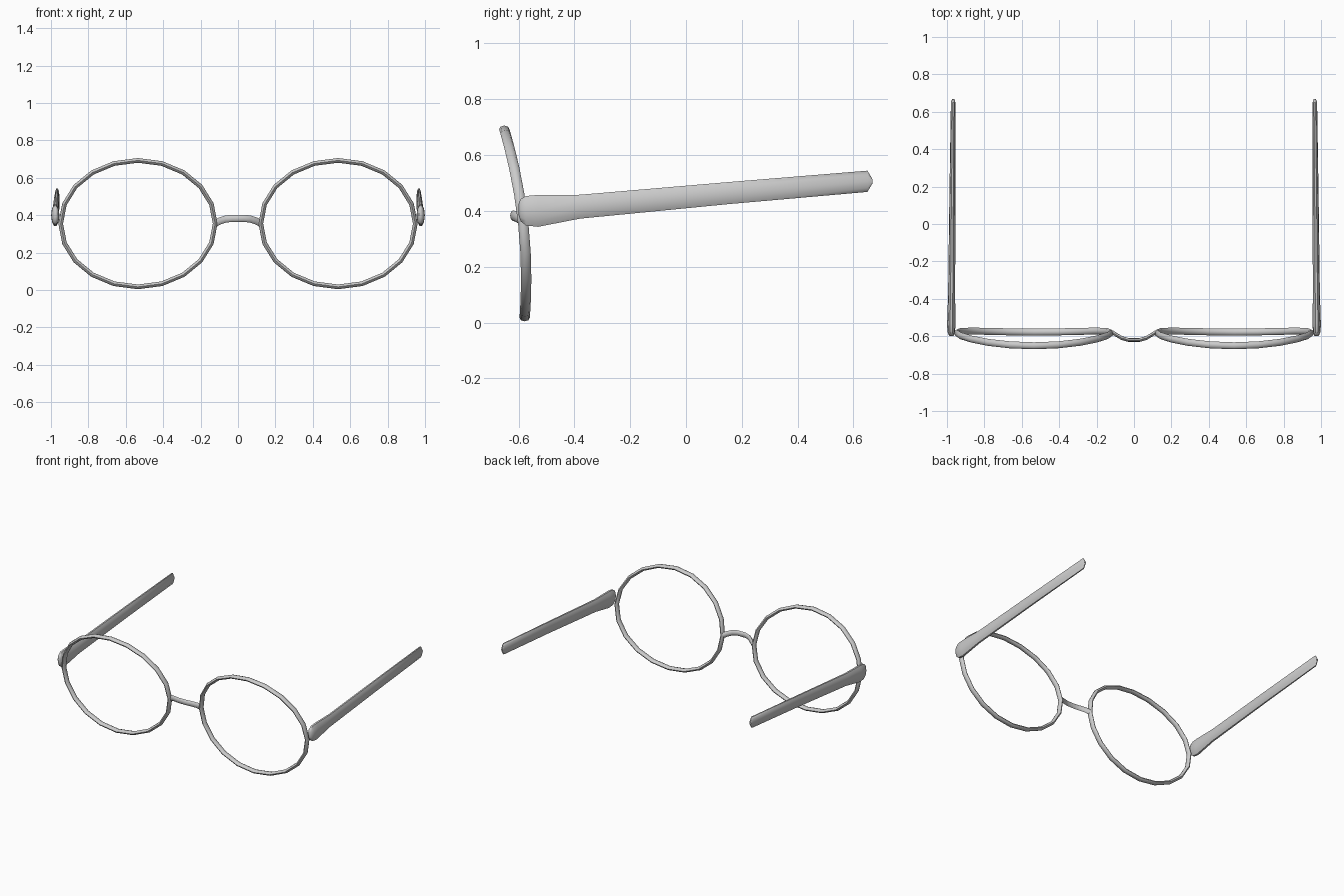
import bpy, bmesh, math
from mathutils import Vector

if "Cube" in bpy.data.objects:
    bpy.data.objects.remove(bpy.data.objects["Cube"])

metal = bpy.data.materials.new("grey_metal")
metal.diffuse_color = (0.6, 0.6, 0.6, 1)
metal.use_nodes = True
metal.node_tree.nodes["Principled BSDF"].inputs["Base Color"].default_value = metal.diffuse_color


def loft(name, rings, closed=False, caps=True):
    """Skin a list of equal-sized point rings into a smooth tube."""
    bm = bmesh.new()
    vr = [[bm.verts.new(p) for p in r] for r in rings]
    n, m = len(vr), len(vr[0])
    for i in range(n if closed else n - 1):
        a, b = vr[i], vr[(i + 1) % n]
        for j in range(m):
            k = (j + 1) % m
            bm.faces.new((a[j], a[k], b[k], b[j]))
    if caps and not closed:
        bm.faces.new(vr[0])
        bm.faces.new(vr[-1])
    bmesh.ops.recalc_face_normals(bm, faces=bm.faces)
    me = bpy.data.meshes.new(name)
    bm.to_mesh(me)
    bm.free()
    me.materials.append(metal)
    ob = bpy.data.objects.new(name, me)
    bpy.context.collection.objects.link(ob)
    bpy.ops.object.select_all(action='DESELECT')
    ob.select_set(True)
    bpy.context.view_layer.objects.active = ob
    bpy.ops.object.shade_smooth_by_angle(angle=math.radians(50))
    return ob


def section(center, u, v, ru, rv, sides=8):
    """Elliptical ring spanned by the directions u and v."""
    return [center + u * (ru * math.cos(a)) + v * (rv * math.sin(a))
            for a in (math.tau * i / sides for i in range(sides))]


def rim_point(a):
    t = math.sin(a)
    return Vector((0.535 + 0.413 * math.cos(a), -0.583 - 0.0365 * t - 0.0315 * t * t,
                   0.355 + 0.338 * t))


def rim_rings(side):
    # oval rim of 20 segments, its top bowed towards the front
    rings = []
    for i in range(20):
        a = math.tau * i / 20
        tangent = (rim_point(a + 0.01) - rim_point(a - 0.01)).normalized()
        out = Vector((math.cos(a) / 0.413, 0, math.sin(a) / 0.338))
        out = (out - tangent * out.dot(tangent)).normalized()
        depth = tangent.cross(out)
        ring = section(rim_point(a), out, depth, 0.0125, 0.0185)
        rings.append([Vector((p.x * side, p.y, p.z)) for p in ring])
    return rings


# temple stations: y, bottom z, top z, centre x, half width
TEMPLE = [(-0.600, 0.385, 0.425, 0.975, 0.008),
          (-0.592, 0.360, 0.445, 0.976, 0.015),
          (-0.573, 0.345, 0.456, 0.977, 0.021),
          (-0.530, 0.340, 0.460, 0.977, 0.022),
          (-0.380, 0.370, 0.460, 0.975, 0.019),
          (0.150, 0.422, 0.505, 0.971, 0.016),
          (0.650, 0.466, 0.546, 0.967, 0.012),
          (0.668, 0.498, 0.514, 0.967, 0.006)]

X, Z = Vector((1, 0, 0)), Vector((0, 0, 1))
for label, side in (("left", -1), ("right", 1)):
    loft(label + "_rim", rim_rings(side), closed=True)
    loft(label + "_temple", [section(Vector((side * cx, y, (lo + hi) / 2)), X, Z, w, (hi - lo) / 2, 10)
                             for y, lo, hi, cx, w in TEMPLE])

# arched bridge between the rims: half path mirrored
half = [(0.118, -0.578, 0.358), (0.095, -0.592, 0.370), (0.065, -0.610, 0.380), (0.03, -0.620, 0.383)]
path = [Vector((-x, y, z)) for x, y, z in half] + [Vector(p) for p in reversed(half)]
rings = []
for i, p in enumerate(path):
    t = (path[min(i + 1, len(path) - 1)] - path[max(i - 1, 0)]).normalized()
    up = (Z - t * Z.dot(t)).normalized()
    rings.append(section(p, up, t.cross(up), 0.019, 0.010))
loft("bridge", rings)
